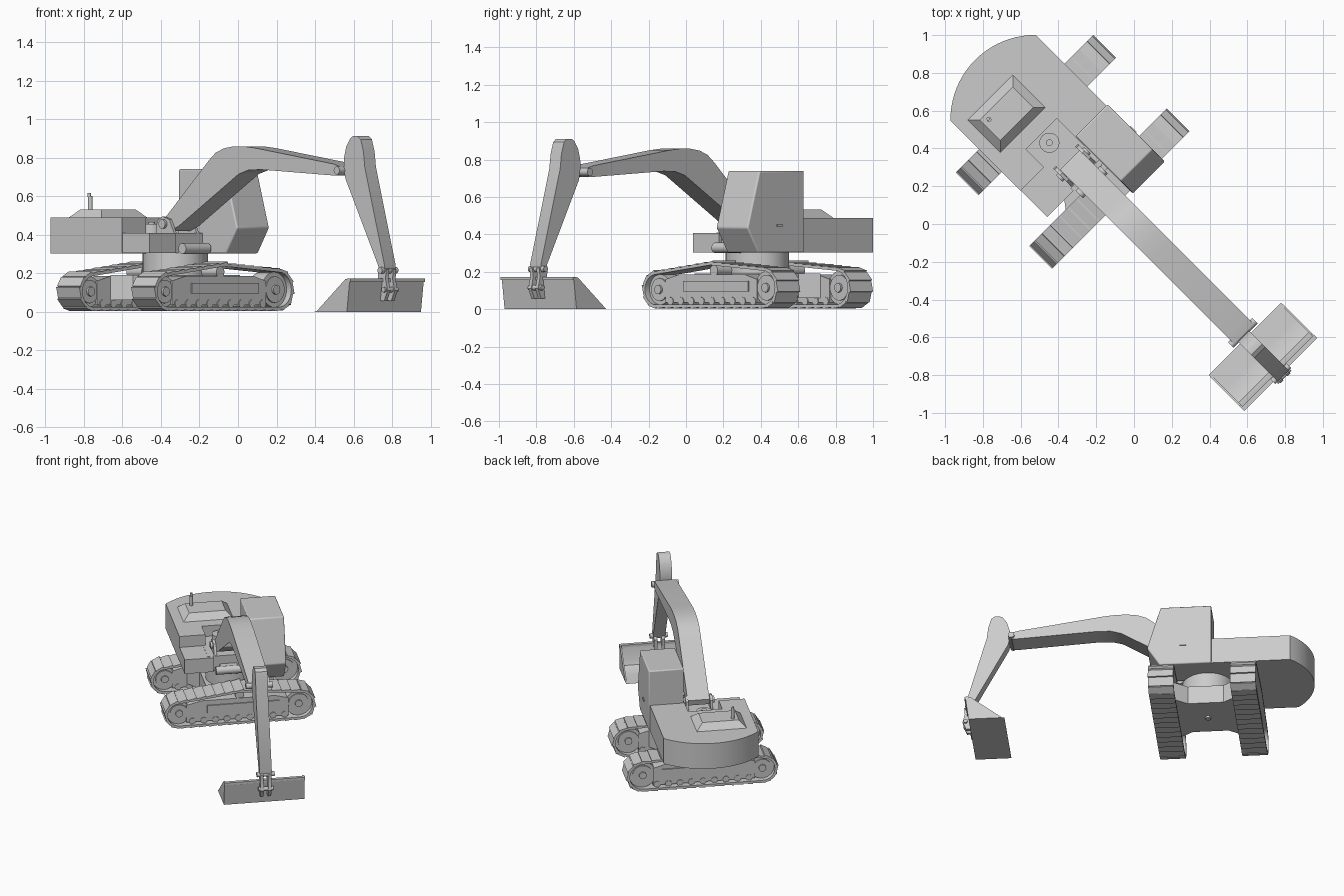
import bpy, bmesh, math
from mathutils import Matrix, Vector
from mathutils.geometry import convex_hull_2d

cube = bpy.data.objects.get("Cube")
if cube:
    bpy.data.objects.remove(cube)

grey = bpy.data.materials.new("plain_grey")
grey.use_nodes = True
grey.diffuse_color = (0.6, 0.6, 0.6, 1)
grey.node_tree.nodes["Principled BSDF"].inputs["Base Color"].default_value = (0.6, 0.6, 0.6, 1)

# Local frame: x runs along the digging arm, y to the cab side, origin at the swing axis
PLACE = Matrix.Translation((-0.325, 0.382, 0)) @ Matrix.Rotation(math.radians(-45), 4, 'Z')
AXES = {'x': lambda a, b, t: (t, a, b), 'y': lambda a, b, t: (a, t, b), 'z': lambda a, b, t: (a, b, t)}
parts = []


def finish(name, bm):
    bmesh.ops.recalc_face_normals(bm, faces=bm.faces)
    mesh = bpy.data.meshes.new(name)
    bm.to_mesh(mesh)
    bm.free()
    mesh.materials.append(grey)
    obj = bpy.data.objects.new(name, mesh)
    bpy.context.scene.collection.objects.link(obj)
    obj.matrix_world = PLACE
    parts.append(obj)
    return obj


def add_prism(bm, pts, axis, lo, hi, inset=0):
    """Extrude a 2D outline along an axis; inset shrinks the far end."""
    f = AXES[axis]
    mid = sum((Vector(p) for p in pts), Vector((0, 0))) / len(pts)
    far = [(a - math.copysign(inset, a - mid.x), b - math.copysign(inset, b - mid.y)) for a, b in pts]
    low = [bm.verts.new(f(a, b, lo)) for a, b in pts]
    top = [bm.verts.new(f(a, b, hi)) for a, b in far]
    bm.faces.new(low)
    bm.faces.new(top)
    for i in range(len(pts)):
        j = (i + 1) % len(pts)
        bm.faces.new((low[i], low[j], top[j], top[i]))


def prism(name, pts, axis, lo, hi, inset=0):
    bm = bmesh.new()
    add_prism(bm, pts, axis, lo, hi, inset)
    return finish(name, bm)


def rect(a0, a1, b0, b1):
    return [(a0, b0), (a1, b0), (a1, b1), (a0, b1)]


def circle(a, b, r, n=24):
    return [(a + r * math.cos(math.tau * i / n), b + r * math.sin(math.tau * i / n)) for i in range(n)]


def box(name, x0, x1, y0, y1, z0, z1, inset=0):
    return prism(name, rect(x0, x1, y0, y1), 'z', z0, z1, inset)


def rod(name, axis, a, b, r, lo, hi, n=24):
    return prism(name, circle(a, b, r, n), axis, lo, hi)


def bevel(obj, width, segments=3):
    mod = obj.modifiers.new("soft_edges", 'BEVEL')
    mod.width, mod.segments = width, segments


# Track outline: two end wheels and a raised carrier roller
raw = [Vector(p) for p in circle(-0.41, 0.105, 0.105) + circle(0.4, 0.115, 0.115) + circle(0, 0.225, 0.035)]
loop = [raw[i] for i in convex_hull_2d(raw)]
centre = Vector((0, 0.1))


def outward(p, t):
    n = Vector((t.y, -t.x)).normalized()
    return n if n.dot(p - centre) > 0 else -n


def belt(name, x0, x1):
    bm = bmesh.new()
    rings = []
    for i, p in enumerate(loop):
        n = outward(p, loop[(i + 1) % len(loop)] - loop[i - 1])
        a, b = p - n * 0.009, p - n * 0.024
        rings.append([bm.verts.new(v) for v in ((x0, *a), (x1, *a), (x1, *b), (x0, *b))])
    for i, r in enumerate(rings):
        for k in range(4):
            bm.faces.new((rings[i - 1][k], rings[i - 1][k - 1], r[k - 1], r[k]))
    return finish(name, bm)


def shoes(name, x0, x1, count=36):
    bm = bmesh.new()
    edges = [(loop[i], loop[(i + 1) % len(loop)]) for i in range(len(loop))]
    step = sum((b - a).length for a, b in edges) / count
    left = step / 2
    for a, b in edges:
        length = (b - a).length
        t = (b - a).normalized()
        n = outward(a, t)
        while left < length:
            p = a + t * left
            h = t * step * 0.42
            add_prism(bm, [p - h - n * 0.003, p + h - n * 0.009, p + h - n * 0.014, p - h - n * 0.014], 'x', x0, x1)
            left += step
        left -= length
    return finish(name, bm)


for side, s in (("rear", -1), ("front", 1)):
    lo, hi = sorted((s * 0.19, s * 0.36))
    belt(side + "_track_belt", lo, hi)
    shoes(side + "_track_shoes", lo, hi)
    # Side frame with a raised panel on the outer face
    prism(side + "_track_frame", [(-0.36, 0.035), (0.33, 0.035), (0.33, 0.16), (0.24, 0.185), (-0.26, 0.185), (-0.36, 0.16)],
          'x', lo + 0.025, hi - 0.025)
    face = s * 0.335
    prism(side + "_frame_panel", rect(-0.22, 0.27, 0.095, 0.15), 'x', face, face + s * 0.008)
    # Wheels, hubs and rollers
    for end, y, z, r in (("idler", -0.41, 0.105, 0.081), ("sprocket", 0.4, 0.115, 0.091)):
        rod(f"{side}_{end}", 'x', y, z, r, lo + 0.035, hi - 0.035, 32)
        rod(f"{side}_{end}_rim", 'x', y, z, r * 0.75, lo + 0.027, hi - 0.027, 32)
        rod(f"{side}_{end}_hub", 'x', y, z, 0.025, lo + 0.015, hi - 0.015, 16)
    for i in range(9):
        rod(f"{side}_roller_{i}", 'x', -0.32 + 0.078 * i, 0.042, 0.022, lo + 0.02, hi - 0.02, 12)
    rod(side + "_carrier_roller", 'x', 0, 0.207, 0.03, lo + 0.03, hi - 0.03, 16)

# Undercarriage
prism("centre_frame", [(-0.215, -0.26), (-0.12, -0.19), (0.12, -0.19), (0.215, -0.26),
                       (0.215, 0.26), (0.12, 0.19), (-0.12, 0.19), (-0.215, 0.26)], 'z', 0.06, 0.19)
rod("centre_hub", 'z', 0, 0, 0.02, 0.045, 0.07, 12)
rod("turntable", 'z', 0, 0, 0.17, 0.18, 0.31, 40)

# Upper body with rounded counterweight and a slot for the arm foot
arc = []
for i in range(21):
    a = math.radians(45.5) * (1 - i / 10)
    arc.append((-0.26 - 0.449 * math.cos(a), -0.02 + 0.449 * math.sin(a)))
prism("upper_body", arc + [(-0.05, -0.34), (-0.05, -0.165), (-0.185, -0.165), (-0.185, 0.066),
                           (0.02, 0.066), (0.02, 0.3)], 'z', 0.303, 0.488)
box("slot_floor", -0.2, 0.13, -0.18, 0.1, 0.304, 0.41)
box("front_step", -0.06, 0.149, -0.339, -0.143, 0.304, 0.408)
box("engine_hood", -0.513, -0.266, -0.275, 0.066, 0.486, 0.532, 0.047)
rod("exhaust_pipe", 'z', -0.433, -0.192, 0.012, 0.52, 0.6, 16)
rod("exhaust_tip", 'z', -0.44, -0.192, 0.009, 0.595, 0.617, 16)
rod("swivel_ring", 'z', -0.121, -0.053, 0.053, 0.4, 0.455, 32)
rod("swivel_cap", 'z', -0.121, -0.053, 0.018, 0.45, 0.465, 16)

# Cab
cab = prism("cab", [(-0.047, 0.303), (0.3, 0.303), (0.383, 0.435), (0.292, 0.74), (-0.047, 0.74)], 'y', 0.07, 0.308)
bevel(cab, 0.008)
box("door_handle", 0.12, 0.165, 0.3, 0.315, 0.442, 0.452)

# Arm foot
for i, y in enumerate((-0.135, 0.03)):
    prism(f"foot_lug_{i}", [(-0.01, 0.4), (0.13, 0.4), (0.09, 0.48), (0.04, 0.495), (0.0, 0.47)], 'y', y, y + 0.018)
rod("foot_pin", 'y', 0.05, 0.456, 0.024, -0.15, 0.062)
rod("front_cylinder", 'y', 0.185, 0.328, 0.028, -0.135, 0.05)
box("cylinder_mount", 0.1, 0.19, -0.1, 0.015, 0.305, 0.35)

# Main boom, dipper arm and their pins
prism("boom", [(0.03, 0.43), (0.02, 0.47), (0.08, 0.525), (0.36, 0.785), (0.41, 0.825), (0.47, 0.848), (0.54, 0.858),
               (0.62, 0.858), (0.7, 0.85), (1.27, 0.768), (1.32, 0.755), (1.335, 0.73), (1.31, 0.708), (1.26, 0.708),
               (0.74, 0.738), (0.65, 0.735), (0.58, 0.715), (0.14, 0.445), (0.08, 0.42)], 'y', -0.115, 0.033)
rod("elbow_pin", 'y', 1.315, 0.733, 0.021, -0.132, 0.05)
prism("dipper_arm", [(1.375, 0.9), (1.395, 0.911), (1.43, 0.911), (1.452, 0.895), (1.472, 0.83), (1.482, 0.75),
                     (1.627, 0.24), (1.62, 0.21), (1.59, 0.21), (1.58, 0.24), (1.34, 0.69), (1.328, 0.74),
                     (1.33, 0.8), (1.347, 0.86)], 'y', -0.092, -0.01)

# Bucket linkage
for i, y in enumerate((-0.088, -0.036)):
    prism(f"bucket_lug_{i}", [(1.58, 0.06), (1.62, 0.055), (1.645, 0.11), (1.63, 0.17), (1.635, 0.22), (1.6, 0.235),
                              (1.575, 0.2)], 'y', y, y + 0.022)
rod("bucket_pin", 'y', 1.61, 0.215, 0.017, -0.11, 0.01, 16)
rod("link_pin", 'y', 1.625, 0.115, 0.014, -0.1, 0.0, 16)

# Bucket: curved shell, end plates and top rim
prism("bucket_shell", [(1.345, 0), (1.585, 0), (1.607, 0.17), (1.594, 0.17), (1.577, 0.07), (1.56, 0.035),
                       (1.525, 0.016), (1.46, 0.01)], 'y', -0.325, 0.215)
for i, y in enumerate((-0.327, 0.207)):
    prism(f"bucket_end_{i}", [(1.36, 0), (1.585, 0), (1.607, 0.17), (1.575, 0.17)], 'y', y, y + 0.01)
prism("bucket_rim", rect(1.588, 1.613, 0.155, 0.172), 'y', -0.328, 0.218)

# Smooth the round parts, keep edges sharp
for obj in bpy.context.selected_objects:
    obj.select_set(False)
for obj in parts:
    obj.select_set(True)
bpy.context.view_layer.objects.active = parts[0]
bpy.ops.object.shade_smooth_by_angle(angle=math.radians(30))
